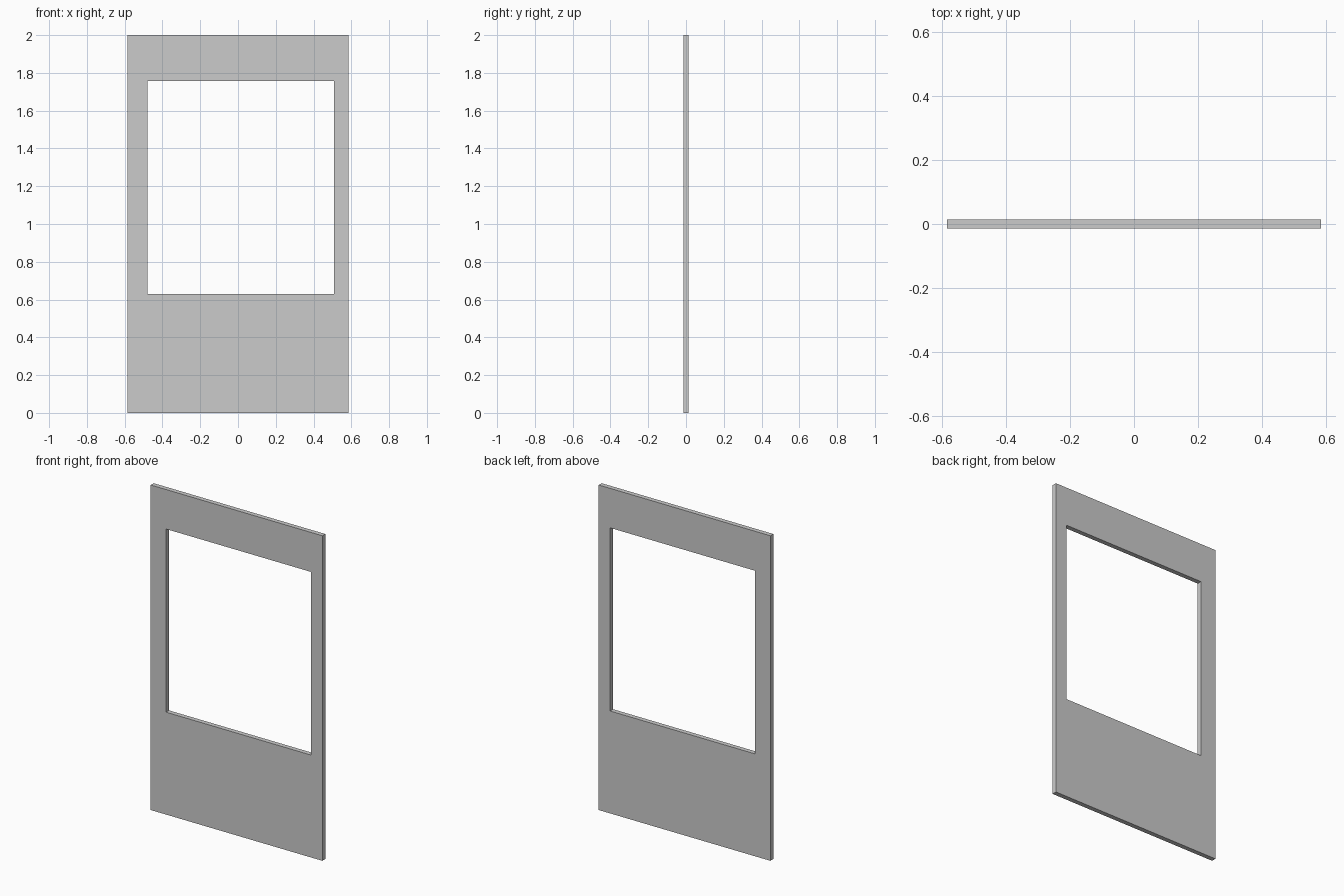
import bpy, bmesh

if "Cube" in bpy.data.objects:
    bpy.data.objects.remove(bpy.data.objects["Cube"])

HALF_T = 0.0145  # half the panel thickness


def rect(bm, x0, x1, z0, z1):
    pts = [(x0, z0), (x1, z0), (x1, z1), (x0, z1)]
    return [bm.verts.new((x, -HALF_T, z)) for x, z in pts]


# Flat ring between the outer edge and the off-centre window opening
bm = bmesh.new()
outer = rect(bm, -0.584, 0.584, 0.0, 2.0)
inner = rect(bm, -0.479, 0.507, 0.63, 1.757)
for i in range(4):
    j = (i + 1) % 4
    bm.faces.new((outer[i], outer[j], inner[j], inner[i]))

# Give the panel its thickness
front = bm.faces[:]
back = bmesh.ops.extrude_face_region(bm, geom=front, use_keep_orig=True)
verts = [g for g in back["geom"] if isinstance(g, bmesh.types.BMVert)]
bmesh.ops.translate(bm, verts=verts, vec=(0, 2 * HALF_T, 0))
bmesh.ops.recalc_face_normals(bm, faces=bm.faces[:])

mesh = bpy.data.meshes.new("window_panel")
bm.to_mesh(mesh)
bm.free()
bpy.context.collection.objects.link(bpy.data.objects.new("window_panel", mesh))
